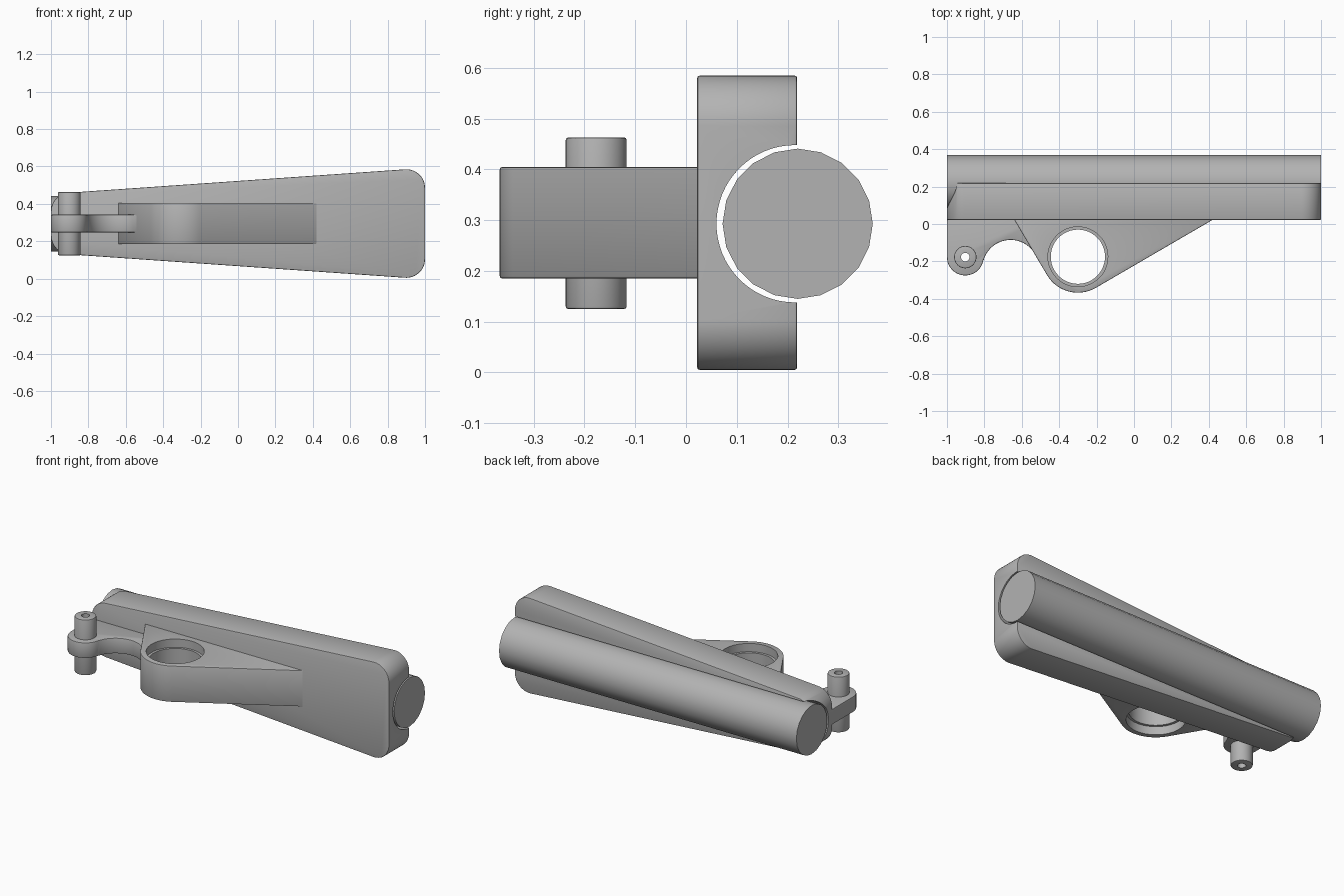
import bpy, bmesh, math
from mathutils import Vector, Matrix

cube = bpy.data.objects.get("Cube")
if cube:
    bpy.data.objects.remove(cube, do_unlink=True)

MID = 0.295          # height of the centre line
HOLE = (-0.3, -0.175)
PIN = (-0.902, -0.177)

grey = bpy.data.materials.new("plain_grey")
grey.use_nodes = True
grey.diffuse_color = (0.45, 0.45, 0.45, 1)
grey.node_tree.nodes["Principled BSDF"].inputs["Base Color"].default_value = (0.45, 0.45, 0.45, 1)


def arc(centre, radius, start, end, steps=16):
    angles = [math.radians(start + (end - start) * i / steps) for i in range(steps + 1)]
    return [(centre[0] + radius * math.cos(a), centre[1] + radius * math.sin(a)) for a in angles]


def finish(name, bm):
    bmesh.ops.recalc_face_normals(bm, faces=bm.faces)
    mesh = bpy.data.meshes.new(name)
    bm.to_mesh(mesh)
    bm.free()
    mesh.materials.append(grey)
    obj = bpy.data.objects.new(name, mesh)
    bpy.context.collection.objects.link(obj)
    return obj


def prism(name, outline, low, high, upright=False, edge=0.005):
    """Extrude an outline along z, or along y when upright, and chamfer its rims."""
    bm = bmesh.new()
    place = (lambda u, v, d: (u, d, v)) if upright else (lambda u, v, d: (u, v, d))
    base = bm.faces.new([bm.verts.new(place(u, v, low)) for u, v in outline])
    top = bmesh.ops.extrude_face_region(bm, geom=[base])["geom"]
    shift = Vector(place(0, 0, high - low))
    bmesh.ops.translate(bm, vec=shift, verts=[g for g in top if isinstance(g, bmesh.types.BMVert)])
    bmesh.ops.recalc_face_normals(bm, faces=bm.faces)
    if edge:
        rims = [e for e in bm.edges if abs((e.verts[0].co - e.verts[1].co).dot(shift)) < 1e-6]
        bmesh.ops.bevel(bm, geom=rims, offset=edge, segments=2, profile=0.5, affect='EDGES')
    return finish(name, bm)


def rod(name, centre, radius, length, sides, along_x=False):
    bm = bmesh.new()
    turn = Matrix.Rotation(math.pi / 2, 4, 'Y') if along_x else Matrix()
    bmesh.ops.create_cone(bm, cap_ends=True, segments=sides, radius1=radius, radius2=radius,
                          depth=length, matrix=Matrix.Translation(centre) @ turn)
    return finish(name, bm)


def cut(obj, cutters):
    bpy.context.view_layer.objects.active = obj
    for cutter in cutters:
        cutter.hide_render = True
        mod = obj.modifiers.new("cut", 'BOOLEAN')
        mod.operation, mod.solver, mod.object = 'DIFFERENCE', 'EXACT', cutter
        bpy.ops.object.modifier_apply(modifier=mod.name)
        bpy.data.objects.remove(cutter, do_unlink=True)


# Tapered plate with rounded corners and a round channel along its back
slope = 4.0
r = 0.1
small, large = 0.158 - 0.093, 0.297 - 0.107
outline = (arc((1 - r, MID - large), r, -90 - slope, 0) + arc((1 - r, MID + large), r, 0, 90 + slope)
           + arc((r - 1, MID + small), r, 90 + slope, 180) + arc((r - 1, MID - small), r, 180, 270 - slope))
plate = prism("tapered_plate", outline, 0.022, 0.219, upright=True)
cut(plate, [rod("channel_cutter", (0, 0.215, MID - 0.002), 0.155, 2.4, 64, along_x=True)])

# Long bar resting in the channel
bar = rod("round_bar", (0, 0.22, MID - 0.002), 0.148, 2.0, 20, along_x=True)

# Triangular boss with a stepped bore
outline = [(0.42, 0.022), (0.42, 0.04), (-0.64, 0.04), (-0.64, 0.022)]
outline += arc(HOLE, 0.192, 210, 300, 24)
boss = prism("bored_boss", outline, 0.185, 0.405)
x, y = HOLE
cut(boss, [rod("bore_cutter", (x, y, MID), 0.145, 0.6, 48),
           rod("upper_step_cutter", (x, y, 0.405), 0.16, 0.1, 48),
           rod("lower_step_cutter", (x, y, 0.185), 0.16, 0.1, 48)])

# Thin curved arm carrying the pin
outline = [(-0.5, -0.16), (-0.5, 0.04), (-1, 0.04)]
outline += arc(PIN, 0.098, 180, 350, 24) + arc((-0.66, -0.235), 0.15, 165, 30, 24)
arm = prism("curved_arm", outline, 0.248, 0.342)

# Hollow pin through the arm
pin = prism("hollow_pin", arc(PIN, 0.06, 0, 345, 23), 0.125, 0.463)
for part in (arm, pin):
    cut(part, [rod("pin_hole_cutter", (*PIN, MID), 0.023, 0.8, 24)])

# Smooth shading with crisp edges
bpy.ops.object.select_all(action='DESELECT')
for part in (plate, bar, boss, arm, pin):
    part.select_set(True)
bpy.context.view_layer.objects.active = plate
bpy.ops.object.shade_smooth_by_angle(angle=math.radians(30))
